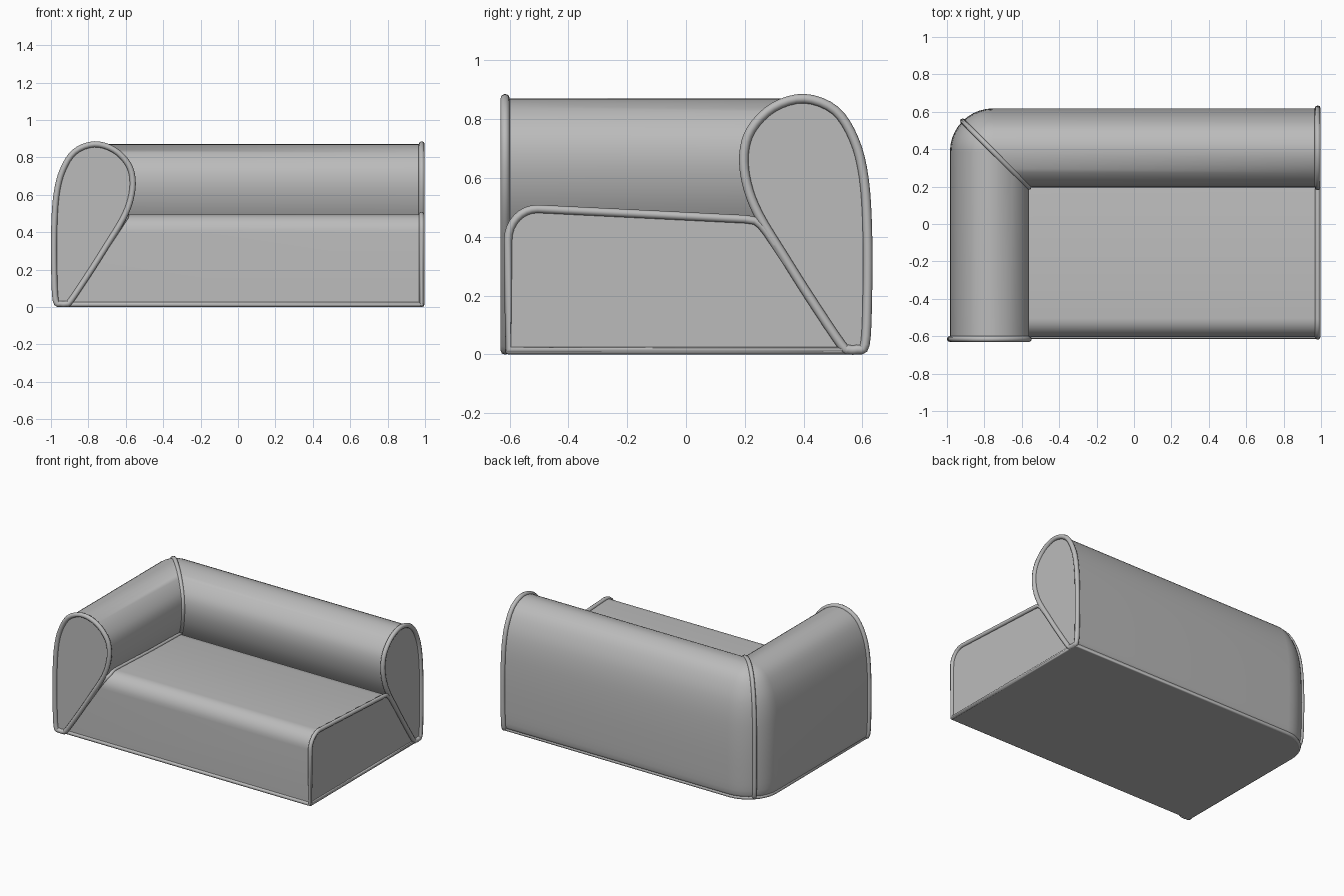
import bpy, bmesh, math
from mathutils import Vector

if "Cube" in bpy.data.objects:
    bpy.data.objects.remove(bpy.data.objects["Cube"])

mat = bpy.data.materials.new("grey fabric")
mat.diffuse_color = (0.5, 0.5, 0.5, 1)
mat.use_nodes = True
mat.node_tree.nodes["Principled BSDF"].inputs["Base Color"].default_value = mat.diffuse_color

XL, YF, YB, XR, CORNER = -0.983, -0.615, 0.617, 0.982, 0.23


def smooth_loop(pts, n=4):
    """Closed Catmull-Rom curve through 2D points."""
    out = []
    for i in range(len(pts)):
        a, b, c, d = [Vector(pts[(i + k) % len(pts)]) for k in (-1, 0, 1, 2)]
        for s in range(n):
            t = s / n
            out.append(0.5 * (2 * b + (c - a) * t + (2 * a - 5 * b + 4 * c - d) * t * t
                              + (3 * b - a - 3 * c + d) * t ** 3))
    return out


def loft(name, rings, angle=40):
    """Skin closed rings into a capped solid."""
    bm = bmesh.new()
    vs = [[bm.verts.new(p) for p in r] for r in rings]
    n = len(rings[0])
    for a, b in zip(vs, vs[1:]):
        for i in range(n):
            j = (i + 1) % n
            bm.faces.new((a[i], a[j], b[j], b[i]))
    bm.faces.new(vs[0])
    bm.faces.new(vs[-1])
    bmesh.ops.remove_doubles(bm, verts=bm.verts, dist=0.0003)
    bmesh.ops.recalc_face_normals(bm, faces=bm.faces)
    me = bpy.data.meshes.new(name)
    bm.to_mesh(me)
    bm.free()
    ob = bpy.data.objects.new(name, me)
    bpy.context.collection.objects.link(ob)
    finish(ob, angle)


def finish(ob, angle=40):
    ob.data.materials.clear()
    ob.data.materials.append(mat)
    bpy.ops.object.select_all(action='DESELECT')
    ob.select_set(True)
    bpy.context.view_layer.objects.active = ob
    bpy.ops.object.shade_smooth_by_angle(angle=math.radians(angle))


def piping(name, pts, r=0.016, closed=True):
    """Round cord along a path."""
    cu = bpy.data.curves.new(name, 'CURVE')
    cu.dimensions = '3D'
    cu.bevel_depth = r
    cu.bevel_resolution = 2
    cu.use_fill_caps = True
    sp = cu.splines.new('POLY')
    sp.points.add(len(pts) - 1)
    for p, q in zip(sp.points, pts):
        p.co = (*q, 1)
    sp.use_cyclic_u = closed
    ob = bpy.data.objects.new(name, cu)
    bpy.context.collection.objects.link(ob)
    bpy.ops.object.select_all(action='DESELECT')
    ob.select_set(True)
    bpy.context.view_layer.objects.active = ob
    bpy.ops.object.convert(target='MESH')
    finish(bpy.context.object, 60)


def corner(d, z, t):
    """Point on the rounded outer corner, offset inward by d; t from arm (0) to back (1)."""
    r = max(0.0, CORNER - d)
    a = math.pi - t * math.pi / 2
    return (XL + d + r + r * math.cos(a), YB - d - r + r * math.sin(a), z)


# teardrop section of arm and back: (distance from outer face, height)
roll = smooth_loop([(0.035, 0.017), (0.008, 0.035), (0, 0.2), (0, 0.42), (0.012, 0.6),
                    (0.045, 0.73), (0.11, 0.83), (0.215, 0.87), (0.32, 0.84),
                    (0.395, 0.765), (0.42, 0.68), (0.41, 0.58), (0.37, 0.475),
                    (0.285, 0.335), (0.2, 0.2), (0.09, 0.035), (0.065, 0.017)])
STEPS = 10
arm_end = [(XL + d, YF, z) for d, z in roll]
back_end = [(XR, YB - d, z) for d, z in roll]
bends = [[corner(d, z, k / STEPS) for d, z in roll] for k in range(STEPS + 1)]
loft("arm_and_back", [arm_end] + bends + [back_end])
piping("arm_front_piping", arm_end)
piping("back_end_piping", back_end)
piping("corner_seam_piping", bends[STEPS // 2], 0.014)

# seat block, its left side slanting under the arm roll
seat = [(-0.605, 0.016), (-0.605, 0.39)]
for k in range(1, 8):
    a = math.pi - k / 8 * math.pi / 2
    seat.append((-0.505 + 0.1 * math.cos(a), 0.39 + 0.105 * math.sin(a)))
seat += [(-0.505, 0.495), (-0.1, 0.475), (0.2, 0.46), (0.235, 0.455), (0.255, 0.44),
         (0.275, 0.415), (0.535, 0.016)]


def slant(z):
    return -0.895 + (min(z, 0.48) - 0.03) / 0.45 * 0.3


seat_left = [(slant(z), y, z) for y, z in seat]
seat_right = [(XR, y, z) for y, z in seat]
loft("seat", [seat_left, seat_right], 35)
piping("seat_left_piping", seat_left, 0.012)
piping("seat_right_piping", seat_right, 0.014)

# bottom panel and the cord around it
plan = ([(XL + 0.02, -0.605)] + [corner(0.02, 0, k / STEPS)[:2] for k in range(STEPS + 1)]
        + [(XR, YB - 0.02), (XR, -0.605)])
loft("base_panel", [[(x, y, z) for x, y in plan] for z in (0.002, 0.02)])
piping("base_piping", [(x, y, 0.013) for x, y in plan], 0.013)
